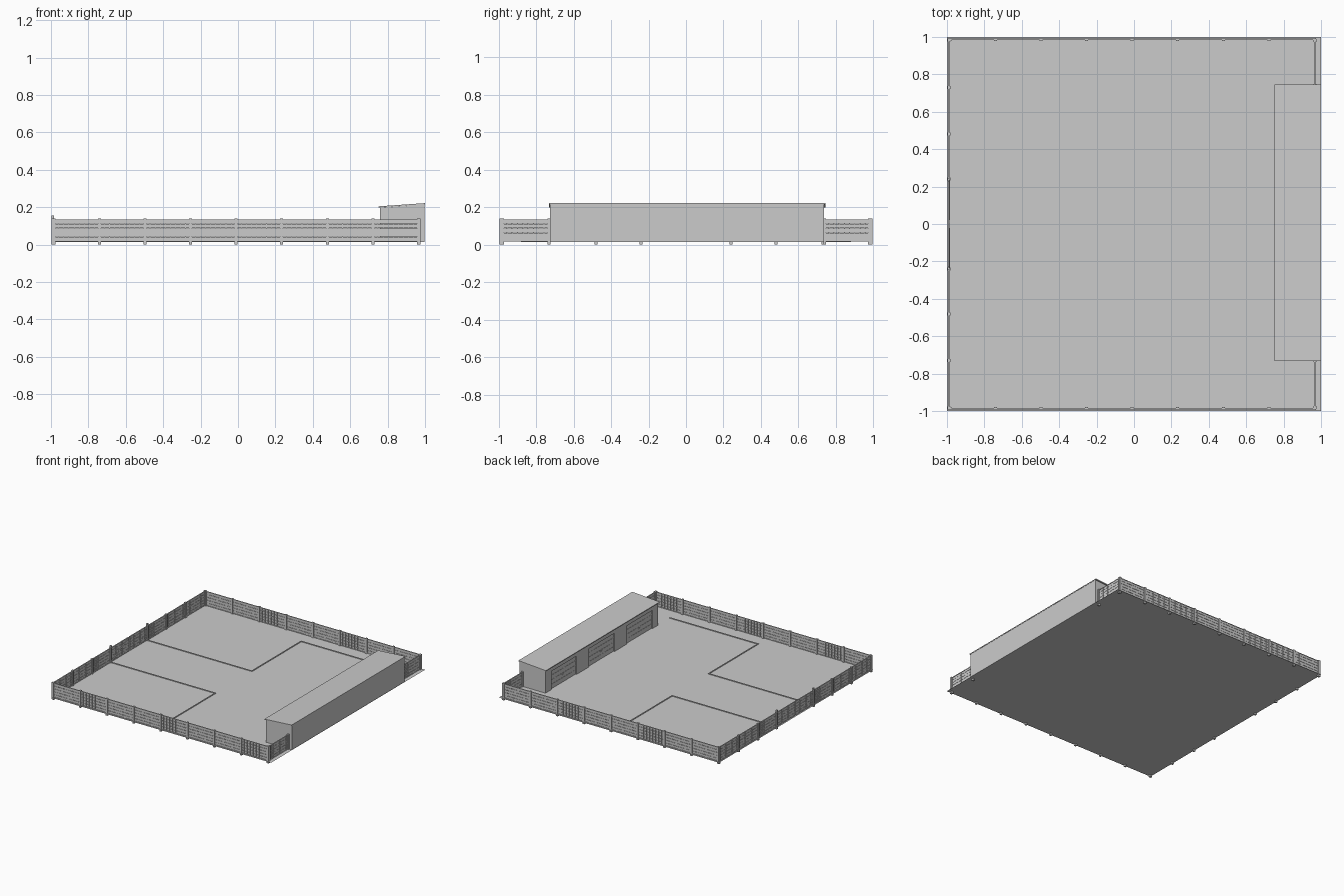
import bpy, bmesh, math
from mathutils import Matrix, Vector

if "Cube" in bpy.data.objects:
    bpy.data.objects.remove(bpy.data.objects["Cube"])

G = 0.015  # ground level; the posts reach down to z = 0


def finish(bm, name):
    me = bpy.data.meshes.new(name)
    bm.to_mesh(me)
    bm.free()
    ob = bpy.data.objects.new(name, me)
    bpy.context.collection.objects.link(ob)
    return ob


def box(bm, x0, x1, y0, y1, z0, z1):
    m = Matrix.Translation(((x0 + x1) / 2, (y0 + y1) / 2, (z0 + z1) / 2))
    m = m @ Matrix.Diagonal((x1 - x0, y1 - y0, z1 - z0, 1))
    bmesh.ops.create_cube(bm, size=1, matrix=m)


def run_box(bm, axis, a0, a1, c, half, z0, z1):
    """Box running along one axis, centred at c on the other one."""
    if axis == 'x':
        box(bm, a0, a1, c - half, c + half, z0, z1)
    else:
        box(bm, c - half, c + half, a0, a1, z0, z1)


def infill(bm, axis, a0, a1, c, z0, z1):
    # horizontal boards, top and bottom rails, upright wires
    n = 5
    h = (z1 - z0) / n
    for i in range(n):
        run_box(bm, axis, a0, a1, c, 0.0015, z0 + i * h + 0.001, z0 + (i + 1) * h - 0.001)
    for z in (z0, z1 - 0.005):
        run_box(bm, axis, a0, a1, c, 0.004, z, z + 0.005)
    k = max(1, round((a1 - a0) / 0.027))
    for i in range(1, k):
        a = a0 + (a1 - a0) * i / k
        run_box(bm, axis, a - 0.0015, a + 0.0015, c, 0.003, z0, z1)


def fence(name, axis, c, stops):
    bm = bmesh.new()
    for a, b in zip(stops, stops[1:]):
        infill(bm, axis, a, b, c, G + 0.003, 0.135)
    finish(bm, name + "_panels")
    bm = bmesh.new()
    for a in stops:
        run_box(bm, axis, a - 0.008, a + 0.008, c, 0.008, 0.0, 0.139)
    finish(bm, name + "_posts")


# ground sheet
bm = bmesh.new()
bmesh.ops.create_grid(bm, x_segments=1, y_segments=1, size=1, matrix=Matrix.Translation((0, 0, G)))
finish(bm, "yard_ground")

# perimeter fences
long_stops = [-0.985 + i * 1.95 / 8 for i in range(9)]
side_stops = [0.24, 0.48, 0.73, 0.985]
fence("front_fence", 'x', -0.987, long_stops)
fence("back_fence", 'x', 0.987, long_stops)
fence("left_back_fence", 'y', -0.99, side_stops)
fence("left_front_fence", 'y', -0.99, [-s for s in reversed(side_stops)])
fence("right_back_fence", 'y', 0.967, [0.74, 0.98])
fence("right_front_fence", 'y', 0.967, [-0.98, -0.73])

# double gate in the left fence
for s, side in ((-1, "front"), (1, "back")):
    bm = bmesh.new()
    a0, a1 = sorted((s * 0.004, s * 0.23))
    infill(bm, 'y', a0, a1, -0.99, G + 0.005, 0.135)
    for a in (a0, a1 - 0.006):
        run_box(bm, 'y', a, a + 0.006, -0.99, 0.004, G + 0.005, 0.135)
    # diagonal brace
    d = Vector((0, a1 - a0, 0.11 * -s))
    m = Matrix.Translation((-0.986, (a0 + a1) / 2, 0.077))
    m = m @ Matrix.Rotation(math.atan2(d.z, d.y), 4, 'X') @ Matrix.Diagonal((0.004, d.length, 0.006, 1))
    bmesh.ops.create_cube(bm, size=1, matrix=m)
    finish(bm, side + "_gate_leaf")
    bm = bmesh.new()
    run_box(bm, 'y', s * 0.238 - 0.006, s * 0.238 + 0.006, -0.99, 0.006, 0, 0.155)
    finish(bm, side + "_gate_post")

# low kerbs edging the driveway
for s, side in ((-1, "front"), (1, "back")):
    bm = bmesh.new()
    w, top = 0.004, G + 0.005
    y_far, y_near = s * 0.877, s * 0.237
    box(bm, -0.04, 0.76, y_far - w, y_far + w, G, top)
    box(bm, -0.04 - w, -0.04 + w, min(y_far, y_near) - w, max(y_far, y_near) + w, G, top)
    box(bm, -0.985, -0.04, y_near - w, y_near + w, G, top)
    finish(bm, side + "_kerb")


def prism(name, profile, y0, y1):
    """Extrude an x-z profile along y."""
    bm = bmesh.new()
    f = bm.faces.new([bm.verts.new((x, y0, z)) for x, z in profile])
    ext = bmesh.ops.extrude_face_region(bm, geom=[f])
    bmesh.ops.translate(bm, vec=(0, y1 - y0, 0), verts=[v for v in ext["geom"] if isinstance(v, bmesh.types.BMVert)])
    bmesh.ops.recalc_face_normals(bm, faces=bm.faces)
    return finish(bm, name)


# garage body with a lean-to roof
body = prism("garage_walls", [(0.76, G), (0.998, G), (0.998, 0.215), (0.76, 0.198)], -0.725, 0.737)
prism("garage_roof", [(0.752, 0.198), (1.0, 0.215), (1.0, 0.222), (0.752, 0.205)], -0.732, 0.745)

# three door recesses cut in the yard side
door_centres = (-0.485, 0.006, 0.497)
bm = bmesh.new()
for y in door_centres:
    box(bm, 0.74, 0.772, y - 0.165, y + 0.165, G - 0.01, 0.165)
cutter = finish(bm, "door_cutter")
cutter.hide_render = True
cutter.hide_viewport = True
mod = body.modifiers.new("doors", 'BOOLEAN')
mod.operation = 'DIFFERENCE'
mod.object = cutter
mod.solver = 'EXACT'

# door leaves
for i, y in enumerate(door_centres):
    bm = bmesh.new()
    for k in range(4):
        z = G + k * 0.0375
        box(bm, 0.769, 0.773, y - 0.163, y + 0.163, z, z + 0.036)
    box(bm, 0.765, 0.769, y - 0.012, y + 0.012, 0.075, 0.08)
    finish(bm, f"garage_door_{i + 1}")
